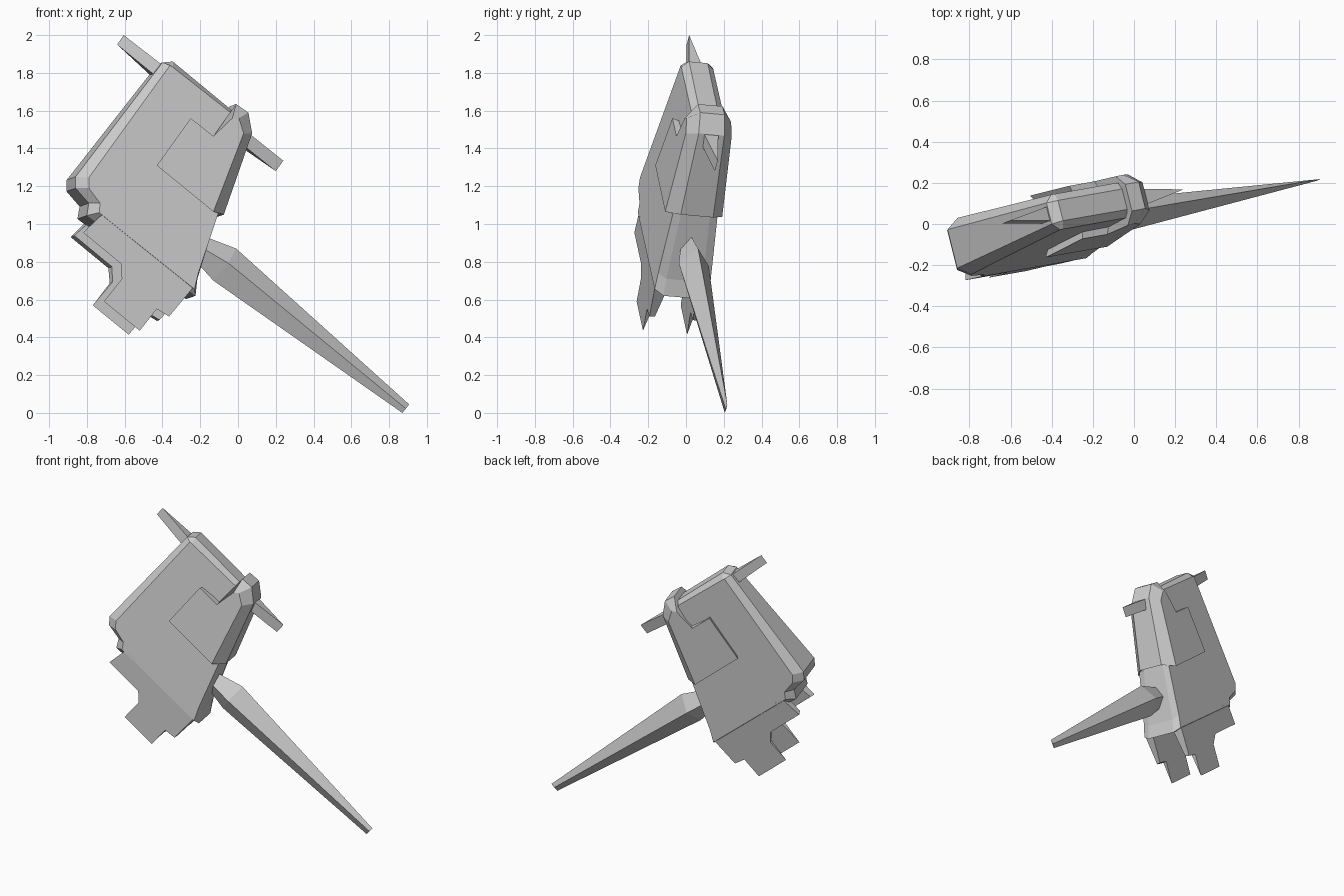
import bpy, bmesh, math
from mathutils import Vector

if "Cube" in bpy.data.objects:
    bpy.data.objects.remove(bpy.data.objects["Cube"])

# Tilted symmetry plane of the whole model: y = A + B*x + C*z
A, B, C = -0.012, 0.25, 0.09
N = Vector((-B, 1, -C))
L = N.length
N.normalize()
SN, CS = math.sin(math.radians(38)), math.cos(math.radians(38))


def height(x, z):
    """Distance along the model's own up axis."""
    return x * SN + z * CS


def pt(x, z, k):
    """Point seen at (x, z) from the front, offset k from the symmetry plane."""
    return Vector((x, A + B * x + C * z + k, z))


def mirror(p):
    return p - 2 * (N.dot(p) - A / L) * N


def ring(outline, k):
    return [pt(x, z, k(height(x, z)) if callable(k) else k) for x, z in outline]


def flip(r):
    return [mirror(p) for p in r]


def loft(name, rings):
    """Skin matching closed rings and cap both ends."""
    bm = bmesh.new()
    rows = [[bm.verts.new(p) for p in r] for r in rings]
    n = len(rows[0])
    for a, b in zip(rows, rows[1:]):
        for i in range(n):
            j = (i + 1) % n
            bm.faces.new((a[i], a[j], b[j], b[i]))
    bm.faces.new(rows[0])
    bm.faces.new(rows[-1][::-1])
    bmesh.ops.remove_doubles(bm, verts=bm.verts, dist=0.0005)
    bmesh.ops.recalc_face_normals(bm, faces=bm.faces)
    me = bpy.data.meshes.new(name)
    bm.to_mesh(me)
    bm.free()
    ob = bpy.data.objects.new(name, me)
    bpy.context.collection.objects.link(ob)
    return ob


# Body: bevelled slab that gets thinner towards the top
body_face = [(-0.36, 1.84), (-0.79, 1.245), (-0.79, 1.19), (-0.73, 1.11), (-0.735, 1.06),
             (-0.23, 0.655), (-0.21, 0.74), (-0.10, 1.07), (-0.02, 1.50), (-0.04, 1.59)]
body_rim = [(-0.40, 1.855), (-0.86, 1.25), (-0.86, 1.19), (-0.79, 1.11), (-0.80, 1.045),
            (-0.225, 0.62), (-0.215, 0.71), (-0.11, 1.05), (0.02, 1.50), (-0.03, 1.60)]
# top edge keeps its own corner on the right of the ridge
body_face.append((-0.345, 1.83))
body_rim.append((-0.345, 1.86))
front = ring(body_face, lambda s: -(0.155 - 0.075 * (s - 0.38)))
rim = ring(body_rim, lambda s: -(0.105 - 0.06 * (s - 0.38)))
loft("body", [front, rim, flip(rim), flip(front)])

# Shoulder cover wrapped over the right edge
cover_face = [(-0.43, 1.31), (-0.25, 1.56), (-0.13, 1.465), (-0.03, 1.56),
              (0.005, 1.56), (0.03, 1.48), (-0.13, 1.065)]
cover_rim = [(-0.41, 1.31), (-0.25, 1.54), (-0.12, 1.455), (-0.01, 1.635),
             (0.055, 1.59), (0.075, 1.48), (-0.075, 1.05)]
front = ring(cover_face, lambda s: -(0.19 - 0.075 * (s - 0.38)))
rim = ring(cover_rim, lambda s: -(0.11 - 0.045 * (s - 0.38)))
loft("shoulder_cover", [front, rim, flip(rim), flip(front)])

# Flat wedge bars at the two upper corners: base pair first, then tip pair
for name, base, tip in (
        ("upper_bar", [(-0.36, 1.81), (-0.40, 1.755)], [(-0.64, 1.95), (-0.605, 2.0)]),
        ("side_bar", [(0.00, 1.44), (0.04, 1.495)], [(0.24, 1.335), (0.20, 1.28)])):
    front = [pt(x, z, -0.045) for x, z in base] + [pt(x, z, 0) for x, z in tip]
    loft(name, [front, flip(front)])

# Long spike with a diamond section: (upper point, lower point, half thickness)
rings = []
for (ux, uz), (lx, lz), h in (((-0.18, 0.935), (-0.23, 0.81), 0.045),
                              ((-0.01, 0.87), (-0.13, 0.70), 0.082),
                              ((0.906, 0.045), (0.87, 0.0), 0.002)):
    mx, mz = ux * 0.5 + lx * 0.5, uz * 0.5 + lz * 0.5
    ridge = pt(mx, mz, 0) - N * h
    rings.append([pt(ux, uz, 0), ridge, pt(lx, lz, 0), mirror(ridge)])
loft("spike", rings)

# Stepped tail plates, thinning to an edge at the bottom
plate = [(-0.70, 1.05), (-0.725, 1.045), (-0.82, 0.955), (-0.62, 0.79), (-0.615, 0.71),
         (-0.71, 0.59), (-0.52, 0.435), (-0.43, 0.55), (-0.365, 0.51), (-0.24, 0.66)]
outer = ring(plate, lambda s: -0.125 - max(0, s - 0.03) * 0.08)
inner = ring(plate, lambda s: -0.125 + max(0, s - 0.03) * 0.12)
loft("front_tail_plate", [outer, inner])
loft("back_tail_plate", [flip(outer), flip(inner)])
